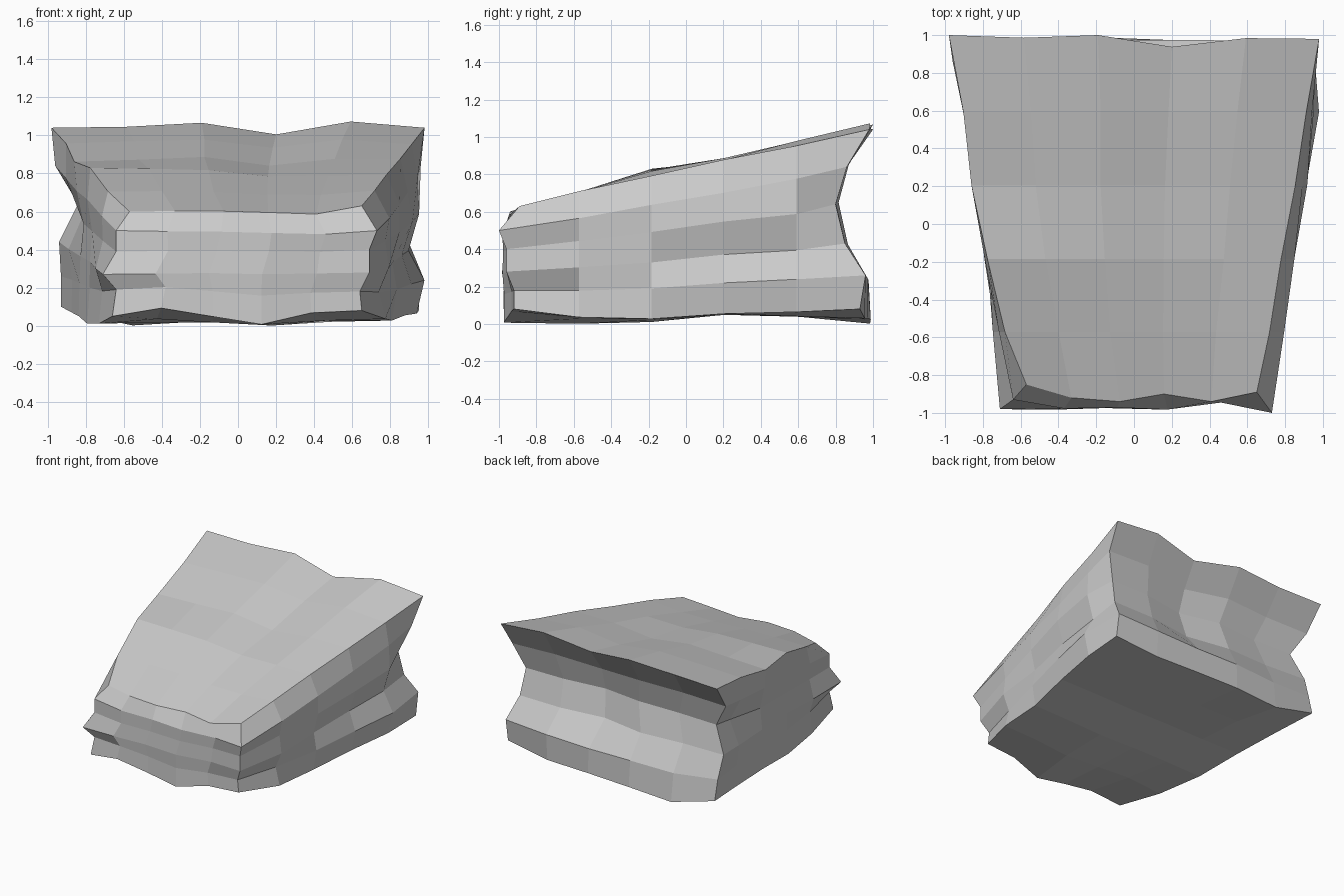
import bpy
import bmesh
import random

if "Cube" in bpy.data.objects:
    bpy.data.objects.remove(bpy.data.objects["Cube"])

random.seed(4)
N = 5  # divisions along each axis of the rock block

# Four upright corner profiles, bottom to top: (x, y, z)
FL = [(-.66, -.95, .05), (-.64, -.93, .19), (-.71, -.98, .27),
      (-.64, -.93, .39), (-.64, -.93, .50), (-.57, -.85, .60)]
FR = [(.65, -.92, .08), (.64, -.92, .18), (.69, -.96, .28),
      (.69, -.96, .40), (.73, -1.0, .50), (.65, -.89, .63)]
BL = [(-.93, .96, .10), (-.93, .92, .26), (-.94, .86, .44),
      (-.84, .81, .64), (-.96, .86, .84), (-.98, 1.0, 1.04)]
BR = [(.95, .93, .08), (.95, .96, .26), (.90, .85, .43),
      (.88, .80, .64), (.96, .86, .84), (.98, .98, 1.04)]

# Side bulges per level, front and back outline per column
RIGHT_NEAR = [.07, .04, .06, .04, .02, .0]
RIGHT_FAR = [.05, .09, .04, .11, .03, .0]
LEFT_OUT = [.02, .02, -.02, .05, .02, .045]
FRONT_MID = [0, -.985, -.975, -.985, -.935, 0]
FRONT_TOP = [0, -.92, -.94, -.90, -.94, 0]
BACK_Y = [0, -.01, .01, -.05, 0, 0]
BACK_FOOT = [0, .03, .04, .03, .02, 0]
# Uneven bottom and top rims
FRONT_LOW = [0, .04, -.01, -.06, -.01, 0]
BACK_LOW = [0, -.09, -.07, -.06, -.05, 0]
FRONT_HIGH = [0, .0, -.01, -.02, -.04, 0]
BACK_HIGH = [0, .005, .03, -.03, .03, 0]
# Crown of the sloping top (raised to the left) and dip of the underside
CROWN = [0, .02, .05, .0, .01, 0]
DIP = [0, -.045, -.055, -.025, -.02, 0]


def mix(a, b, t):
    return a + (b - a) * t


def point(i, j, k):
    """Position of one grid point: i across, j back, k up."""
    u, v, t = i / N, j / N, k / N
    out = RIGHT_NEAR[k] if j == 1 else RIGHT_FAR[k] * (0, 0, .8, 1, 1, 0)[j]
    left = mix(FL[k][0], BL[k][0], v) - LEFT_OUT[k] * (0, .7, 1, 1, .2, 0)[j]
    right = mix(FR[k][0], BR[k][0], v) + out
    x = mix(left, right, u)
    if j == 0:
        y = mix(FL[k][1], FR[k][1], u)
        if 0 < i < N:
            y = FRONT_TOP[i] if k == N else mix(y, FRONT_MID[i], .8)
    elif j == N:
        y = mix(BL[k][1], BR[k][1], u)
        y += BACK_Y[i] if k > 1 else BACK_FOOT[i]
    else:
        y = -.96 + .388 * j
    z = mix(mix(FL[k][2], FR[k][2], u), mix(BL[k][2], BR[k][2], u), v)
    low = FRONT_LOW[i] * (1 - v) ** 4 + BACK_LOW[i] * v ** 5 + DIP[j]
    high = mix(FRONT_HIGH[i], BACK_HIGH[i], v) + CROWN[j] * (1 - u)
    z += low * (1 - t) ** 4 + high * t ** 3
    # slight roughness away from the corners
    if 0 < i < N or 0 < j < N:
        x += random.uniform(-.006, .006)
        z += random.uniform(-.005, .005)
    return x, max(-1, min(1, y)), max(0, z)


# Rock block: shell of a subdivided cube
bm = bmesh.new()
verts = {}


def vert(i, j, k):
    if (i, j, k) not in verts:
        verts[i, j, k] = bm.verts.new(point(i, j, k))
    return verts[i, j, k]


for axis in range(3):
    for end in (0, N):
        for a in range(N):
            for b in range(N):
                quad = []
                for p, q in ((a, b), (a + 1, b), (a + 1, b + 1), (a, b + 1)):
                    c = [p, q]
                    c.insert(axis, end)
                    quad.append(vert(*c))
                bm.faces.new(quad)
bmesh.ops.recalc_face_normals(bm, faces=bm.faces)

mesh = bpy.data.meshes.new("rock_block")
bm.to_mesh(mesh)
bm.free()
bpy.context.collection.objects.link(bpy.data.objects.new("rock_block", mesh))
